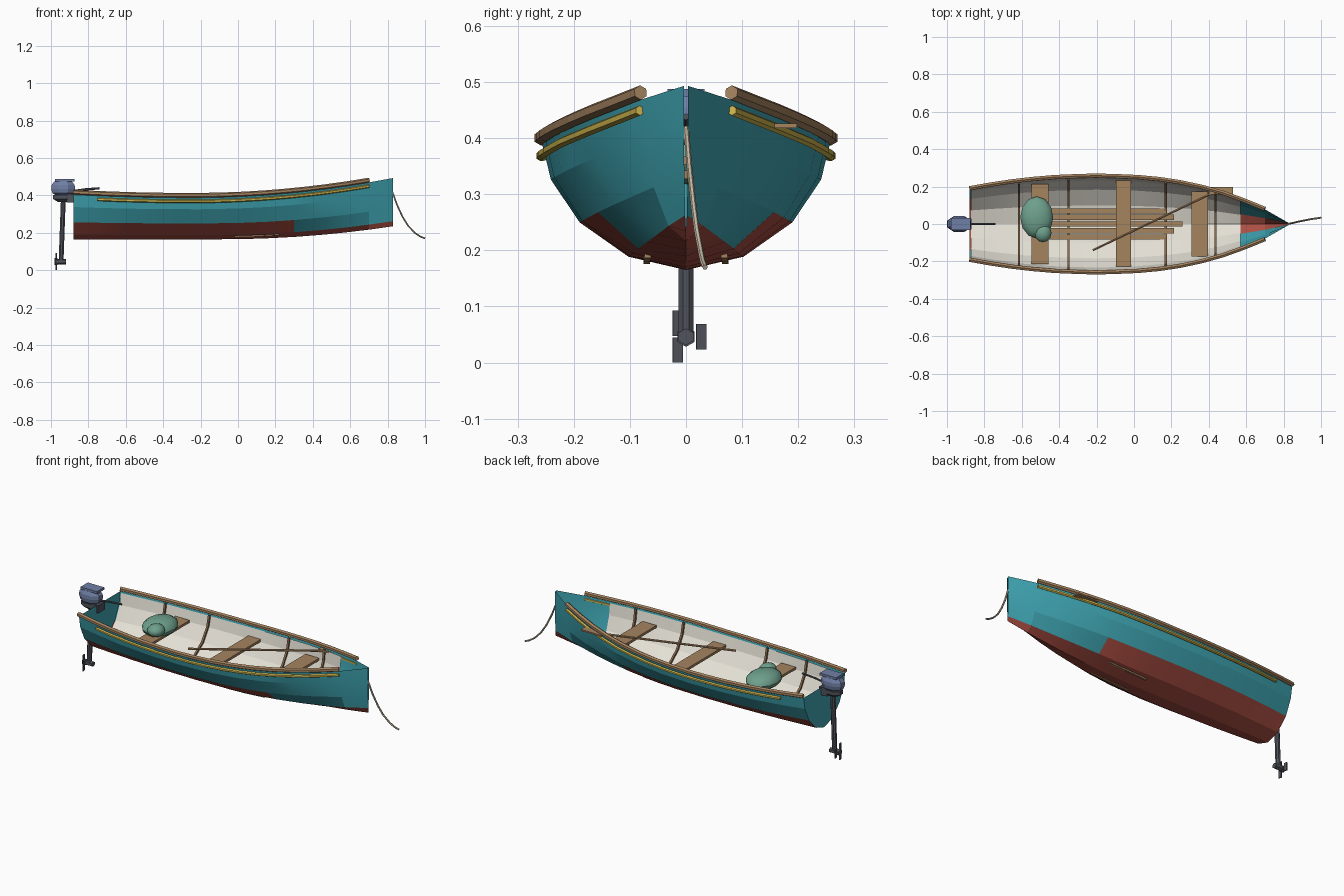
import bpy, bmesh, math
from mathutils import Vector, Euler

if "Cube" in bpy.data.objects:
    bpy.data.objects.remove(bpy.data.objects["Cube"])


def mat(name, r, g, b):
    m = bpy.data.materials.new(name)
    lin = lambda c: ((c / 255 + 0.055) / 1.055) ** 2.4
    m.diffuse_color = (lin(r), lin(g), lin(b), 1)
    m.use_nodes = True
    m.node_tree.nodes["Principled BSDF"].inputs["Base Color"].default_value = m.diffuse_color
    return m


TEAL = mat("teal paint", 62, 163, 176)
RED = mat("red bottom paint", 170, 78, 66)
CREAM = mat("cream interior", 228, 224, 213)
WOOD = mat("light wood", 165, 131, 95)
DARKWOOD = mat("dark wood", 136, 106, 78)
YELLOW = mat("yellow trim", 208, 182, 78)
GREEN = mat("green canvas", 110, 160, 140)
BLUE = mat("blue grey cowl", 112, 127, 165)
DARK = mat("dark metal", 80, 83, 92)
ROPE = mat("rope", 192, 180, 158)


def finish(bm, name, mats, smooth=None):
    bmesh.ops.recalc_face_normals(bm, faces=bm.faces)
    me = bpy.data.meshes.new(name)
    bm.to_mesh(me)
    bm.free()
    for m in mats:
        me.materials.append(m)
    ob = bpy.data.objects.new(name, me)
    bpy.context.collection.objects.link(ob)
    if smooth:
        bpy.ops.object.select_all(action='DESELECT')
        ob.select_set(True)
        bpy.context.view_layer.objects.active = ob
        bpy.ops.object.shade_smooth_by_angle(angle=math.radians(smooth))
    return ob


def box(name, loc, size, m, rot=(0, 0, 0)):
    bm = bmesh.new()
    bmesh.ops.create_cube(bm, size=1)
    for v in bm.verts:
        v.co = Euler(rot).to_matrix() @ Vector(a * b for a, b in zip(v.co, size)) + Vector(loc)
    return finish(bm, name, [m])


def loft(bm, rings, closed=True):
    vs = [[bm.verts.new(p) for p in r] for r in rings]
    n = len(vs[0])
    for a, b in zip(vs, vs[1:]):
        for i in range(n if closed else n - 1):
            j = (i + 1) % n
            bm.faces.new((a[i], a[j], b[j], b[i]))
    return vs


def tube(name, path, r, m, up=(0, 0, 1), sides=6, smooth=None):
    pts, up, rings = [Vector(p) for p in path], Vector(up), []
    for i, p in enumerate(pts):
        t = (pts[min(i + 1, len(pts) - 1)] - pts[max(i - 1, 0)]).normalized()
        u = t.cross(up).normalized()
        w = u.cross(t)
        ang = [2 * math.pi * (k + 0.5) / sides for k in range(sides)]
        rings.append([p + r * (u * math.cos(a) + w * math.sin(a)) for a in ang])
    bm = bmesh.new()
    vs = loft(bm, rings)
    bm.faces.new(vs[0])
    bm.faces.new(vs[-1])
    return finish(bm, name, [m], smooth)


def lathe(name, c, prof, rx, ry, m, sides=8):
    bm = bmesh.new()
    ang = [2 * math.pi * (k + 0.5) / sides for k in range(sides)]
    vs = loft(bm, [[(c[0] + rx * r * math.cos(a), c[1] + ry * r * math.sin(a), z)
                    for a in ang] for r, z in prof])
    bm.faces.new(vs[0])
    bm.faces.new(vs[-1])
    return finish(bm, name, [m])


def blob(name, loc, size, m):
    bm = bmesh.new()
    bmesh.ops.create_uvsphere(bm, u_segments=12, v_segments=8, radius=1)
    for v in bm.verts:
        v.co = Vector(a * b for a, b in zip(v.co, size)) + Vector(loc)
    return finish(bm, name, [m], 35)


# Hull lines: half beam, keel height and sheer height along x
BEAM = [(-.88, .188), (-.75, .211), (-.6, .233), (-.4, .25), (-.2, .256), (0, .25),
        (.15, .236), (.3, .212), (.45, .173), (.57, .131), (.7, .078), (.83, .004)]
SECTION = [(0, 0), (.40, .106), (.74, .38), (.94, .72), (1, 1)]


def beam(x):
    for (x0, b0), (x1, b1) in zip(BEAM, BEAM[1:]):
        if x <= x1:
            return b0 + (b1 - b0) * (x - x0) / (x1 - x0)
    return BEAM[-1][1]


def keel(x):
    return .165 + .07 * (max(0, x + .1) / .93) ** 2


def sheer(x):
    return .388 + (.105 if x > -.25 else .05) * ((x + .25) / 1.08) ** 2


def section(x, inset=0, drop=0):
    b, k = max(beam(x) - inset, .001), keel(x) + inset
    h = sheer(x) - drop - k
    half = [(x, b * fy, k + h * fz) for fy, fz in SECTION]
    return [(x, -y, z) for x, y, z in half[:0:-1]] + half


# Outer hull: two lower strakes red, only the keel strake red forward of x = 0.3
xs = [p[0] for p in BEAM]
bm = bmesh.new()
vs = loft(bm, [section(x) for x in xs], closed=False)
bm.faces.ensure_lookup_table()
for i, f in enumerate(bm.faces):
    strake, cx = i % 8, f.calc_center_median().x
    f.material_index = int(strake in (3, 4) or (strake in (2, 5) and cx < .3))
bm.faces.new(vs[0])
finish(bm, "hull", [TEAL, RED], 12)

# Cream lining
bm = bmesh.new()
loft(bm, [section(x, .008, .006) for x in [-.872] + [x for x in xs[1:] if x < .6]], closed=False)
finish(bm, "lining", [CREAM], 12)

# Gunwales and yellow rubbing strips, both sides
for s, side in ((-1, "right"), (1, "left")):
    def run(x0, x1, off, dz, n=14):
        q = [x0 + (x1 - x0) * i / n for i in range(n + 1)]
        return [(x, s * (beam(x) + off), sheer(x) + dz) for x in q]
    tube(side + "_gunwale", run(-.88, .7, .003, .012), .013, WOOD)
    tube(side + "_rub_strip", run(-.75, .7, .004, -.02), .009, YELLOW)
    tube(side + "_bilge_runner", [(-.02, s * .07, .181), (.1, s * .07, .185), (.22, s * .068, .192)],
         .008, WOOD, sides=4)

# Ribs following the inner section
for i, x in enumerate((-.615, -.35, .17, .435)):
    tube("rib_%d" % (i + 1), section(x, .012), .008, DARKWOOD, up=(1, 0, 0), sides=4)

# Seats, with ends just showing through the planking
for i, (x, y, w, l, z) in enumerate(((-.503, 0, .09, .43, .333), (-.057, .003, .08, .458, .335),
                                     (.352, 0, .088, .345, .360))):
    box("seat_%d" % (i + 1), (x, y, z), (w, l, .014), WOOD)

# Floor boards
for i, y in enumerate((-.07, -.036, 0, .036, .07)):
    end = .26 - .045 * abs(i - 2)
    box("floor_board_%d" % (i + 1), ((end - .5) / 2, y, .202), (end + .5, .027, .01), WOOD)

# Oar
tube("oar_shaft", [(-.22, -.14, .375), (.45, .18, .42)], .0065, WOOD)
box("oar_blade", (.465, .178, .422), (.13, .04, .008), WOOD)

# Canvas bag on the aft seat
blob("bag", (-.52, .035, .362), (.088, .112, .047), GREEN)
blob("bag_top", (-.487, -.048, .375), (.046, .05, .034), GREEN)

# Outboard motor
lathe("motor_cowl", (-.935, 0), [(.65, .402), (.9, .412), (1, .435), (.97, .455), (.75, .474)],
      .069, .047, BLUE)
box("cowl_cap", (-.926, 0, .481), (.105, .066, .013), BLUE)
lathe("motor_base", (-.937, 0), [(.5, .365), (1, .38), (1, .402)], .055, .036, DARK)
box("transom_clamp", (-.893, 0, .385), (.05, .06, .045), DARK)
tube("motor_leg", [(-.934, 0, .38), (-.946, 0, .045)], .014, DARK, up=(0, 1, 0), sides=8)
tube("gear_case", [(-.975, 0, .046), (-.92, 0, .046)], .015, DARK)
tube("tiller", [(-.9, 0, .42), (-.82, 0, .432), (-.74, 0, .438)], .006, DARK)
for i in range(3):
    y, z = ((-.015, .07), (-.015, .0225), (.027, .046))[i]
    box("propeller_blade_%d" % (i + 1), (-.972, y, z), (.006, .018, .045), DARK, (0, 0, .2))
tube("propeller_hub", [(-.982, 0, .046), (-.964, 0, .046)], .018, DARK)

# Bow rope
tube("bow_rope", [(.825, 0, .42), (.85, .006, .35), (.88, .013, .285), (.91, .019, .237),
                  (.945, .026, .2), (.975, .03, .18), (1.0, .034, .17)],
     .005, ROPE, up=(0, 1, 0), smooth=40)
